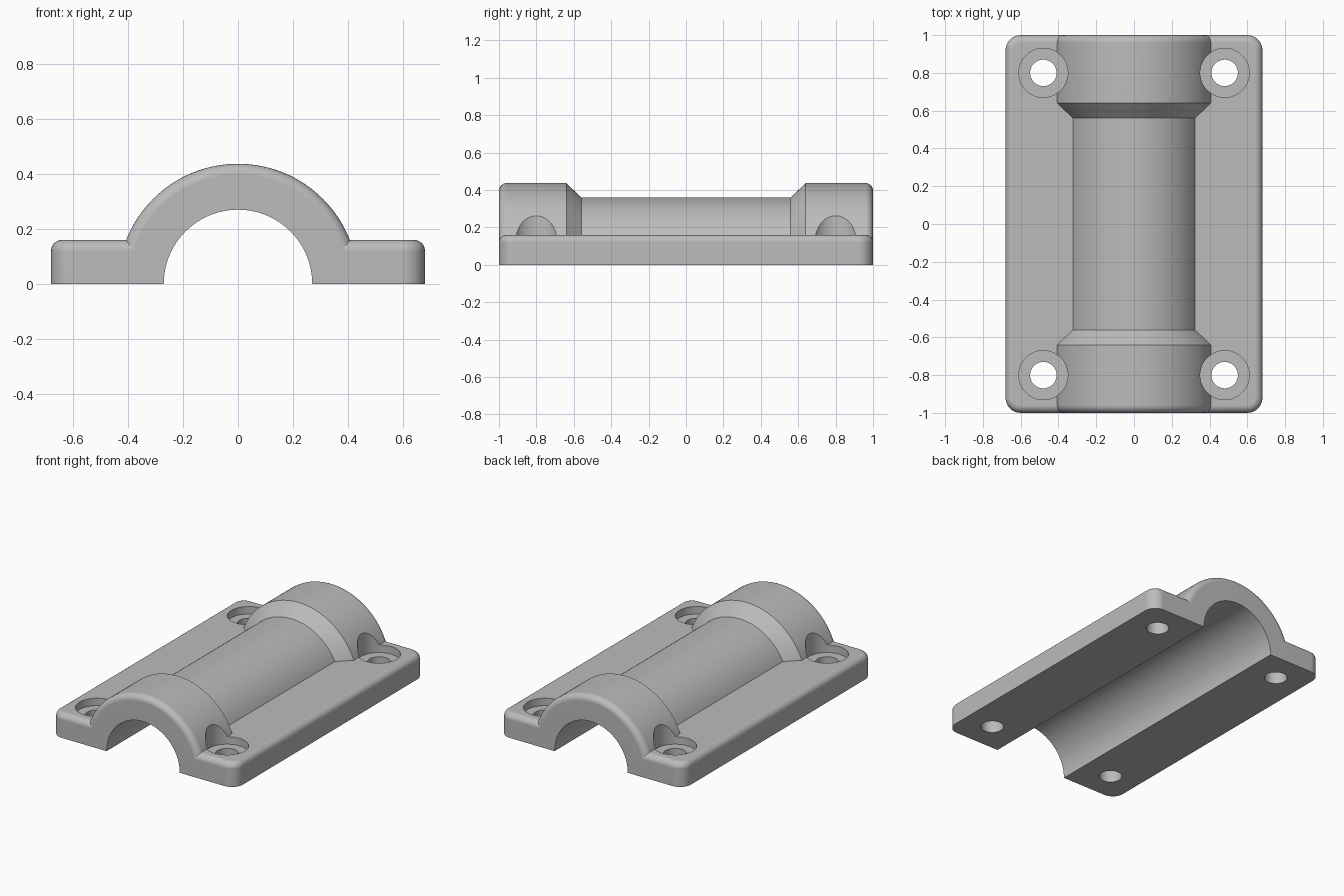
import bpy, bmesh, math
from mathutils import Matrix, Vector

if "Cube" in bpy.data.objects:
    bpy.data.objects.remove(bpy.data.objects["Cube"])

HALF_W, HALF_L, PLATE_Z = 0.68, 1.0, 0.16
FILLET, BOSS_R, TUBE_R, BORE_R = 0.04, 0.437, 0.36, 0.27


def make_object(name, bm):
    bmesh.ops.recalc_face_normals(bm, faces=bm.faces)
    mesh = bpy.data.meshes.new(name)
    bm.to_mesh(mesh)
    bm.free()
    obj = bpy.data.objects.new(name, mesh)
    bpy.context.collection.objects.link(obj)
    return obj


def box(size, centre):
    bm = bmesh.new()
    bmesh.ops.create_cube(bm, size=1, matrix=Matrix.Translation(centre) @ Matrix.Diagonal((*size, 1)))
    return bm


def cylinder(name, radius, depth, centre, rotation=Matrix(), segments=48):
    bm = bmesh.new()
    bmesh.ops.create_cone(bm, cap_ends=True, segments=segments, radius1=radius, radius2=radius,
                          depth=depth, matrix=Matrix.Translation(centre) @ rotation)
    return make_object(name, bm)


def combine(target, tool, operation):
    mod = target.modifiers.new(operation.title(), 'BOOLEAN')
    mod.operation, mod.object, mod.solver = operation, tool, 'EXACT'
    bpy.context.view_layer.objects.active = target
    bpy.ops.object.modifier_apply(modifier=mod.name)
    bpy.data.objects.remove(tool)


# Base plate with rounded corners and a filleted rim (extends below the cut plane)
bm = box((2 * HALF_W, 2 * HALF_L, 2 * PLATE_Z), (0, 0, 0))
upright = [e for e in bm.edges if abs(e.verts[0].co.z - e.verts[1].co.z) > 0.1]
bmesh.ops.bevel(bm, geom=upright, offset=0.08, segments=8, profile=0.5, affect='EDGES')
rim = [e for e in bm.edges if all(v.co.z > PLATE_Z - 0.001 for v in e.verts)]
bmesh.ops.bevel(bm, geom=rim, offset=FILLET, segments=6, profile=0.5, affect='EDGES')
housing = make_object("clamp_housing", bm)

# Turned barrel: a filleted boss at each end, tapering to a thinner tube
half = [(-HALF_L, 0)]
for i in range(7):
    a = math.radians(15 * i)
    half.append((-HALF_L + FILLET * (1 - math.cos(a)), BOSS_R - FILLET * (1 - math.sin(a))))
half += [(-0.64, BOSS_R), (-0.56, TUBE_R)]
profile = half + [(-y, r) for y, r in reversed(half)]
bm = bmesh.new()
verts = [bm.verts.new((r, y, 0)) for y, r in profile]
edges = [bm.edges.new(pair) for pair in zip(verts, verts[1:])]
bmesh.ops.spin(bm, geom=verts + edges, cent=(0, 0, 0), axis=(0, 1, 0),
               angle=2 * math.pi, steps=128)
bmesh.ops.remove_doubles(bm, verts=bm.verts, dist=0.0001)
combine(housing, make_object("barrel", bm), 'UNION')

# Split at the base plane and open the half-round bore
combine(housing, make_object("lower_cut", box((3, 3, 1), (0, 0, -0.5))), 'DIFFERENCE')
combine(housing, cylinder("bore", BORE_R, 3, (0, 0, 0), Matrix.Rotation(math.pi / 2, 4, 'X'), 96),
        'DIFFERENCE')

# Counterbored screw holes
for sx in (-1, 1):
    for sy in (-1, 1):
        x, y = 0.48 * sx, 0.8 * sy
        combine(housing, cylinder("counterbore", 0.13, 0.5, (x, y, 0.36)), 'DIFFERENCE')
        combine(housing, cylinder("screw_hole", 0.07, 1, (x, y, 0)), 'DIFFERENCE')

# Plain grey finish
grey = bpy.data.materials.new("plain_grey")
grey.use_nodes = True
colour = (0.5, 0.5, 0.5, 1)
grey.diffuse_color = colour
grey.node_tree.nodes["Principled BSDF"].inputs["Base Color"].default_value = colour
housing.data.materials.clear()
housing.data.materials.append(grey)

# Smooth curved faces, keep flats and creases crisp
bpy.ops.object.select_all(action='DESELECT')
housing.select_set(True)
bpy.context.view_layer.objects.active = housing
bpy.ops.object.shade_smooth_by_angle(angle=math.radians(30))
weighted = housing.modifiers.new("Weighted normals", 'WEIGHTED_NORMAL')
weighted.keep_sharp = True
